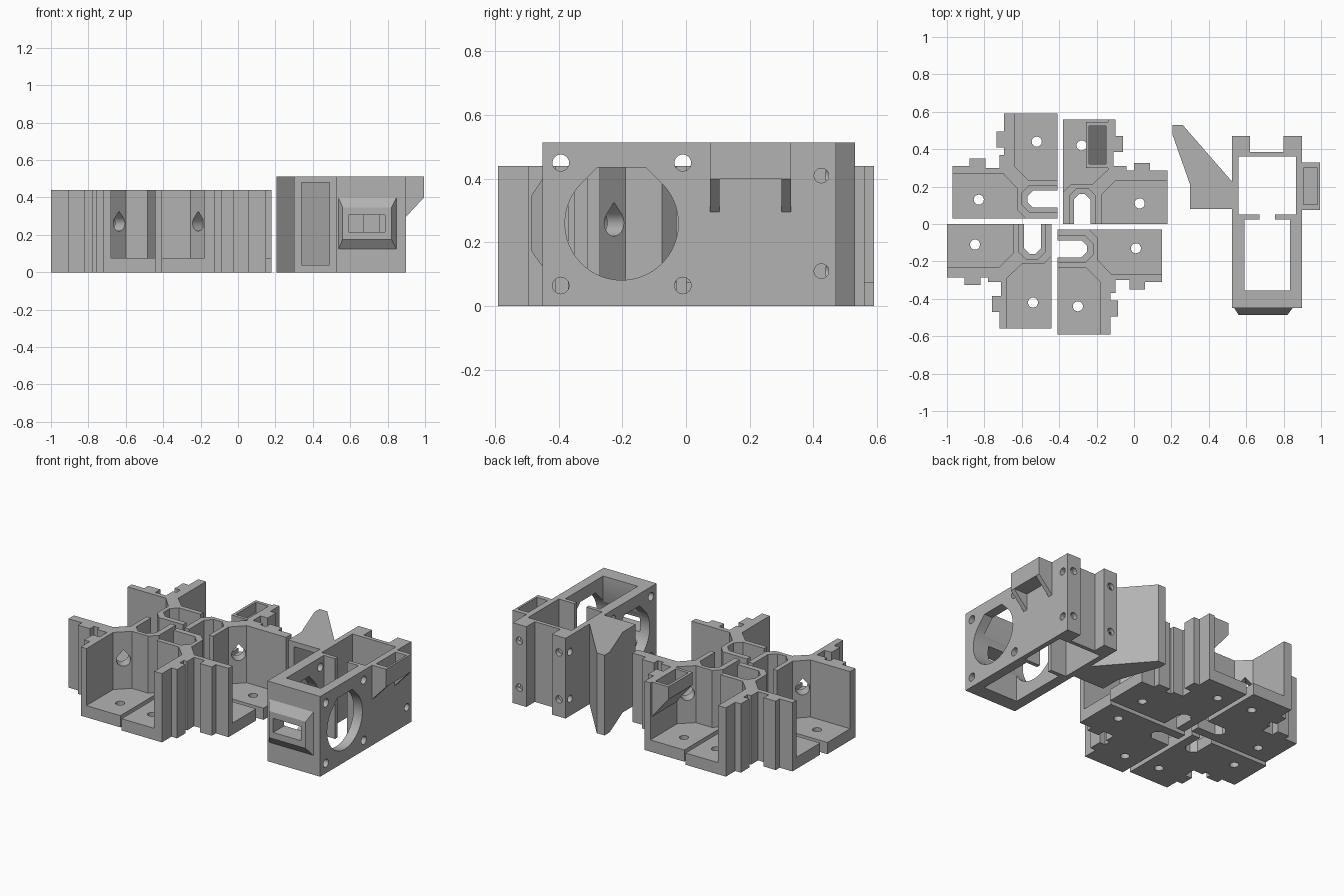
import bpy, bmesh, math
from mathutils import Matrix, Vector

if "Cube" in bpy.data.objects:
    bpy.data.objects.remove(bpy.data.objects["Cube"])

grey = bpy.data.materials.new("plain grey")
grey.use_nodes = True
grey.diffuse_color = (0.45, 0.45, 0.45, 1)
grey.node_tree.nodes["Principled BSDF"].inputs["Base Color"].default_value = (0.45, 0.45, 0.45, 1)

PLACE = {"x": lambda a, b, h: (h, a, b),
         "y": lambda a, b, h: (a, h, b),
         "z": lambda a, b, h: (a, b, h)}


def finish(name, bm):
    bmesh.ops.recalc_face_normals(bm, faces=bm.faces)
    mesh = bpy.data.meshes.new(name)
    bm.to_mesh(mesh)
    bm.free()
    mesh.materials.append(grey)
    ob = bpy.data.objects.new(name, mesh)
    bpy.context.collection.objects.link(ob)
    return ob


def prism(name, pts, lo, hi, axis="z", top=None):
    """Extrude a profile along an axis; top gives a different end profile."""
    bm = bmesh.new()
    a = [bm.verts.new(PLACE[axis](*p, lo)) for p in pts]
    b = [bm.verts.new(PLACE[axis](*p, hi)) for p in (top or pts)]
    bm.faces.new(a)
    bm.faces.new(b)
    for i in range(len(a)):
        j = (i + 1) % len(a)
        bm.faces.new((a[i], a[j], b[j], b[i]))
    return finish(name, bm)


def rect(a0, a1, b0, b1):
    return [(a0, b0), (a1, b0), (a1, b1), (a0, b1)]


def circle(a, b, r, n=24):
    return [(a + r * math.cos(2 * math.pi * i / n), b + r * math.sin(2 * math.pi * i / n))
            for i in range(n)]


def roofed(a, b, r, cap, n=24):
    """Circle with 45 degree tangents at the top, cut off at height cap."""
    arc = [math.radians(135 + 270 * i / n) for i in range(n + 1)]
    pts = [(a + r * math.cos(t), b + r * math.sin(t)) for t in arc]
    half = max(r * math.sqrt(2) - (cap - b), 0.001)
    return pts + [(a + half, cap), (a - half, cap)]


def boolean(ob, other, operation="DIFFERENCE"):
    mod = ob.modifiers.new("boolean", "BOOLEAN")
    mod.operation, mod.object, mod.solver = operation, other, "EXACT"
    bpy.context.view_layer.objects.active = ob
    bpy.ops.object.modifier_apply(modifier=mod.name)
    bpy.data.objects.remove(other)


def cut(ob, pts, lo, hi, axis="z"):
    boolean(ob, prism("cutter", pts, lo, hi, axis))


def smooth(ob):
    bpy.ops.object.select_all(action="DESELECT")
    ob.select_set(True)
    bpy.context.view_layer.objects.active = ob
    bpy.ops.object.shade_smooth_by_angle(angle=math.radians(30))


# ---- corner brackets -------------------------------------------------
H, FLOOR, OVER = 0.44, 0.075, 0.6
outline = [(-.56, .03), (0, .03), (0, .59), (-.285, .59), (-.285, .495), (-.325, .495),
           (-.325, .41), (-.285, .41), (-.285, .37), (-.31, .37), (-.31, .30), (-.385, .30),
           (-.385, .35), (-.47, .35), (-.47, .31), (-.56, .31)]
bracket = prism("corner_bracket", outline, 0, H)

# open pockets on both arms
cut(bracket, [(-.7, 0), (-.7, .27), (-.29, .27), (-.215, .19), (-.215, .075), (-.14, 0)], FLOOR, OVER)
cut(bracket, [(-.23, .7), (-.23, .31), (-.155, .235), (.1, .235), (.1, .7)], FLOOR, OVER)
# screw channel with a narrower slot through the floor
for left, low, high, c, z in ((-.19, .065, .205, .04, FLOOR), (-.16, .088, .178, .03, -.1)):
    cut(bracket, [(.1, low), (.1, high), (left + c, high), (left, high - c),
                  (left, low + c), (left + c, low)], z, OVER)
# floor screw holes
for u, v in ((-.42, .13), (-.11, .44)):
    cut(bracket, circle(u, v, .027), -.1, .2)
# teardrop hole through the diagonal wall
drop = prism("cutter", roofed(0, .262, .042, .325), -.08, .08, "y")
drop.data.transform(Matrix.Translation((-.222, .252, 0)) @ Matrix.Rotation(-math.pi / 4, 4, "Z"))
boolean(bracket, drop)

# wedge-bottomed tray that hangs on one wall
tray = prism("wall_tray", [(.153, H), (.285, H), (.285, .2), (.153, .36)], -.545, -.30, "x")
# profile along x is (y, z)
cut(tray, [(.17, .5), (.26, .5), (.26, .26), (.17, .375)], -.523, -.32, "x")


def quarter(k):
    return Matrix.Translation((-.41, 0, 0)) @ Matrix.Rotation(k * math.pi / 2, 4, "Z")


tray.data.transform(quarter(3))
smooth(bracket)
for k, side in enumerate(("back_right", "front_right", "front_left", "back_left")):
    ob = bpy.data.objects.new(side + "_bracket", bracket.data.copy())
    ob.data.transform(quarter(k))
    bpy.context.collection.objects.link(ob)
bpy.data.objects.remove(bracket)

# ---- housing ---------------------------------------------------------
T = 0.513
X0, X1 = .523, .897
housing = prism("housing", rect(X0, X1, -.45, .47), 0, T)
# front and back wells, the gap joining them, and the recess between the prongs
for well in (rect(.59, .835, -.355, .025), rect(.558, .865, .05, .36),
             rect(.67, .755, 0, .1), rect(.62, .80, .385, .6)):
    cut(housing, well, -.1, .7)
# large side opening and its four screw holes
cut(housing, roofed(-.202, .26, .178, .435, 40), .4, 1.1, "x")
for y in (-.393, -.01):
    for z in (.065, .45):
        cut(housing, circle(y, z, .026), .4, 1.1, "x")
# blind holes in the prongs
for z in (.11, .41):
    for x0, x1 in ((X0 - .1, X0 + .03), (X1 - .03, X1 + .1)):
        cut(housing, circle(.425, z, .023), x0, x1, "x")
    for x in (.57, .85):
        cut(housing, circle(x, z, .023), .44, .6, "y")

# raised frustum on the front
nose = prism("front_nose", rect(.56, .82, .175, .345), -.487, -.44, "y",
             top=rect(.53, .855, .11, .415))
for ob in (nose, housing):
    cut(ob, rect(.59, .785, .215, .305), -.6, -.3, "y")

# side clip: box with a floor and two sloped cheeks
clip = prism("side_clip", rect(.89, .995, .075, .33), .40, T)
cut(clip, rect(.905, .982, .105, .30), .415, .7)
for y0, y1 in ((.075, .105), (.30, .33)):
    prism("clip_cheek", [(.89, .29), (.897, .295), (.995, .40), (.89, .40)], y0, y1, "y")

# pointed side fin with a hollow front
fin = prism("side_fin", [(.205, .53), (.26, .53), (.53, .22), (.53, .08), (.30, .08),
                         (.30, .21), (.205, .48)], 0, T)
cut(fin, [(.34, 0), (.49, 0), (.49, .21), (.34, .385)], .04, .48)

for ob in (housing, nose, clip, fin):
    smooth(ob)
